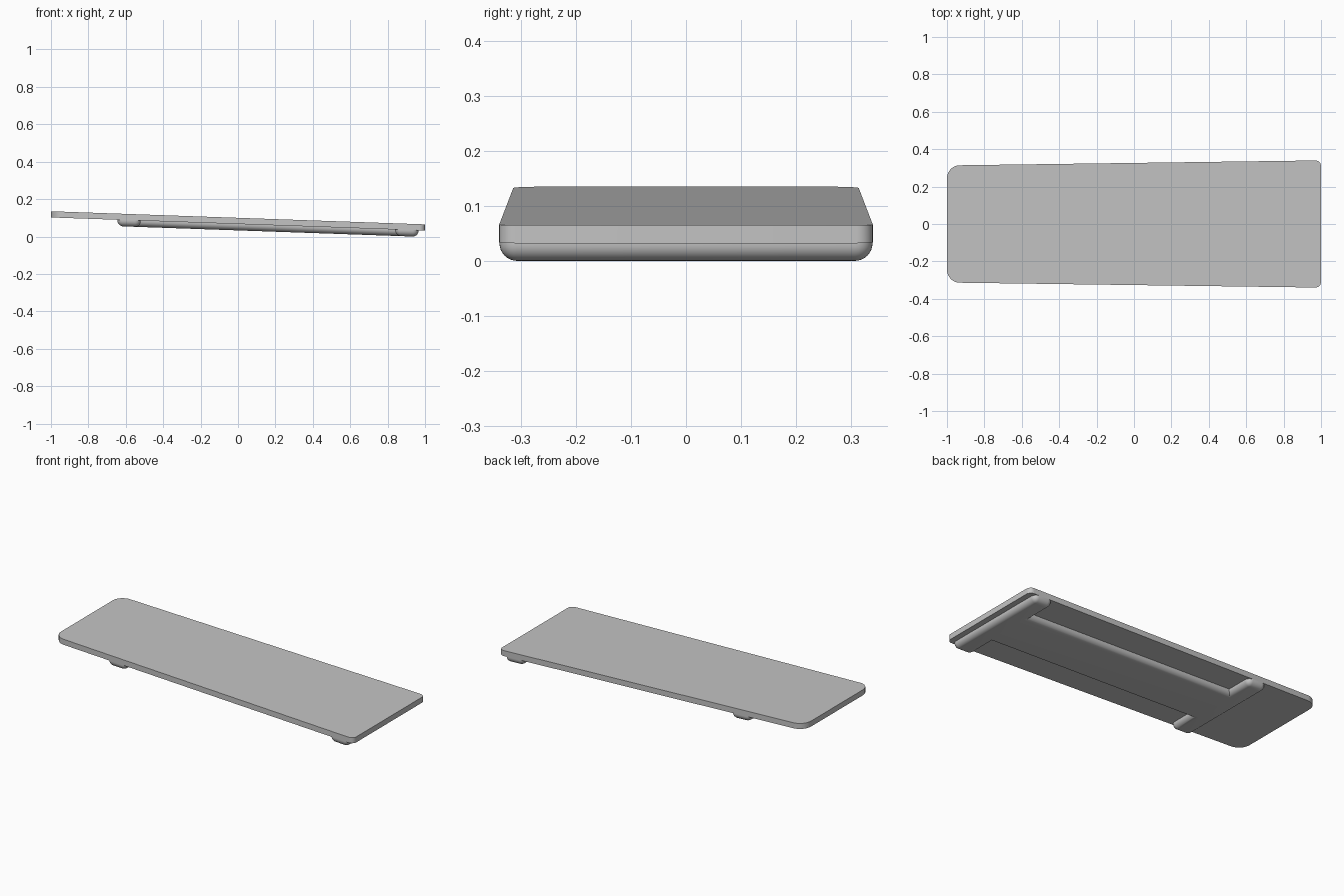
import bpy
import bmesh
from mathutils import Matrix

cube = bpy.data.objects.get("Cube")
if cube:
    bpy.data.objects.remove(cube, do_unlink=True)

SLOPE = -0.035      # the panel falls towards +x
TOP, UNDER, FOOT = 0.1, 0.067, 0.0327   # heights at x = 0

grey = bpy.data.materials.new("plain grey")
grey.use_nodes = True
color = (0.55, 0.55, 0.55, 1)
grey.diffuse_color = color
grey.node_tree.nodes["Principled BSDF"].inputs["Base Color"].default_value = color


def half_width(x):
    """Half of the tapered panel's depth at x."""
    return 0.3265 + 0.0135 * x


def prism(outline, z0, z1):
    """Extrude a closed outline between two heights."""
    bm = bmesh.new()
    face = bm.faces.new([bm.verts.new((x, y, z0)) for x, y in outline])
    up = bmesh.ops.extrude_face_region(bm, geom=[face])["geom"]
    bmesh.ops.translate(bm, vec=(0, 0, z1 - z0),
                        verts=[v for v in up if isinstance(v, bmesh.types.BMVert)])
    bmesh.ops.recalc_face_normals(bm, faces=bm.faces)
    return bm


def round_edges(bm, test, radius, segments=8):
    edges = [e for e in bm.edges if test(*[v.co for v in e.verts])]
    bmesh.ops.bevel(bm, geom=edges, offset=radius, offset_type='OFFSET',
                    segments=segments, profile=0.5, affect='EDGES')


def upright(a, b):
    return abs(a.z - b.z) > 0.01


def finish(name, bm):
    """Tilt the part by a shear and turn it into a smooth object."""
    shear = Matrix.Identity(4)
    shear[2][0] = SLOPE
    bm.transform(shear)
    bmesh.ops.recalc_face_normals(bm, faces=bm.faces)
    mesh = bpy.data.meshes.new(name)
    bm.to_mesh(mesh)
    bm.free()
    mesh.materials.append(grey)
    obj = bpy.data.objects.new(name, mesh)
    bpy.context.collection.objects.link(obj)
    bpy.ops.object.select_all(action='DESELECT')
    obj.select_set(True)
    bpy.context.view_layer.objects.active = obj
    bpy.ops.object.shade_smooth_by_angle(angle=0.6)


# Tapered panel, with larger corners at the narrow end
w0, w1 = half_width(-1), half_width(1)
panel = prism([(-1, -w0), (1, -w1), (1, w1), (-1, w0)], UNDER, TOP)
round_edges(panel, lambda a, b: upright(a, b) and a.x < 0, 0.068)
round_edges(panel, lambda a, b: upright(a, b) and a.x > 0.99, 0.03)
finish("panel", panel)

# Raised rail underneath: two cross bars joined by a wide spine
BACK, BACK_IN, FRONT_IN, FRONT = -0.645, -0.52, 0.84, 0.965
SPINE = 0.16
side = [(BACK, half_width(BACK)), (BACK_IN, half_width(BACK_IN)),
        (BACK_IN, SPINE), (FRONT_IN, SPINE),
        (FRONT_IN, half_width(FRONT_IN)), (FRONT, half_width(FRONT))]
rail = prism(side + [(x, -y) for x, y in reversed(side)], FOOT, UNDER)
round_edges(rail, lambda a, b: max(a.z, b.z) < FOOT + 0.001
            or (upright(a, b) and abs(a.y) > SPINE + 0.01), 0.032)
finish("underside_rail", rail)
